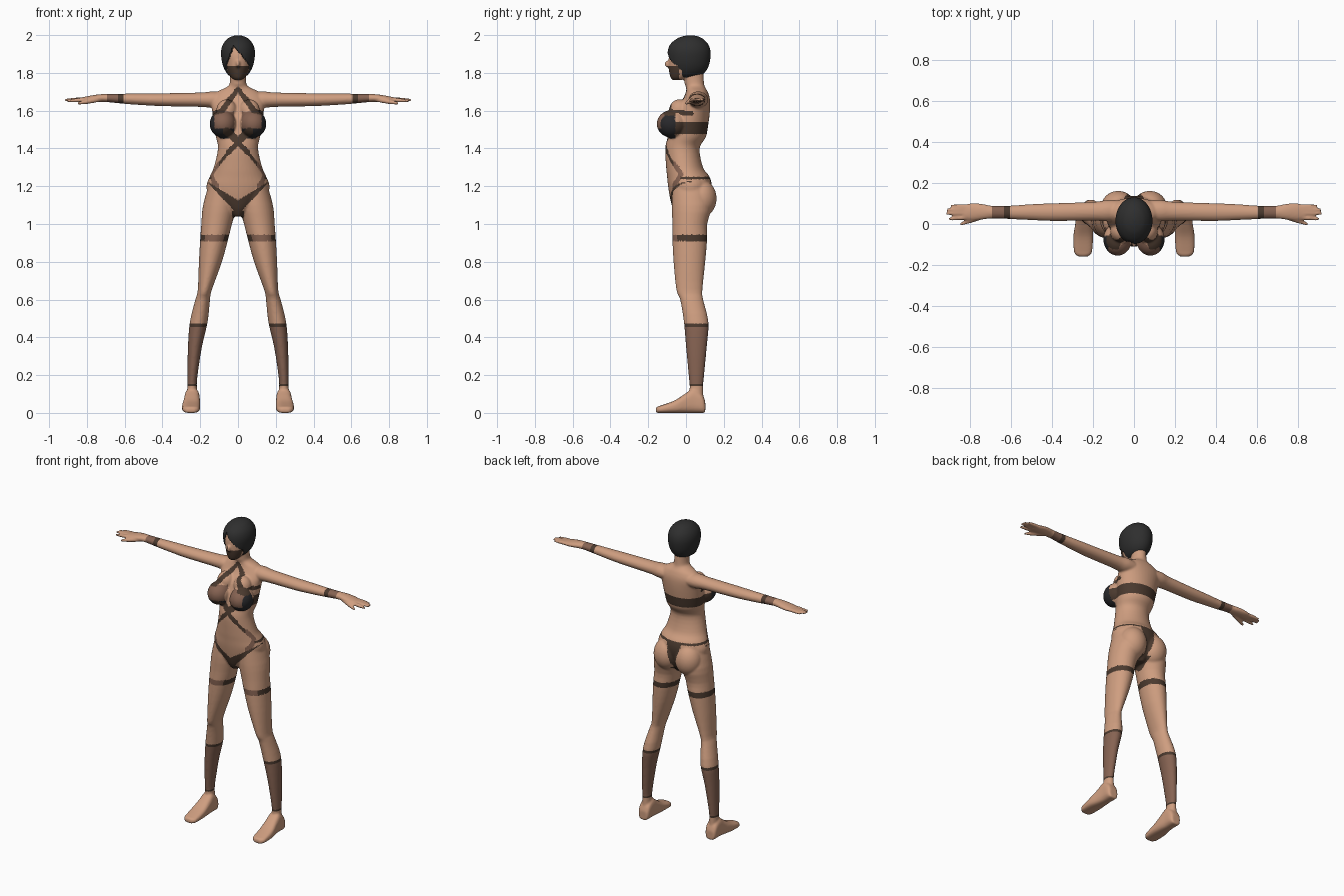
import bpy, bmesh, math
from mathutils import Vector

if "Cube" in bpy.data.objects:
    bpy.data.objects.remove(bpy.data.objects["Cube"])

def material(name, rgb):
    m = bpy.data.materials.new(name)
    m.diffuse_color = (*rgb, 1)
    m.use_nodes = True
    m.node_tree.nodes["Principled BSDF"].inputs["Base Color"].default_value = m.diffuse_color
    return m

MATS = [material("skin", (0.62, 0.34, 0.215)), material("dark brown strap", (0.07, 0.042, 0.028)),
        material("sheer brown", (0.24, 0.125, 0.085)), material("black cup", (0.022, 0.022, 0.025)),
        material("charcoal hair", (0.028, 0.028, 0.028))]
SKIN, STRAP, SHEER, BLACK, HAIR = range(5)

def smooth_rows(rows, steps):
    """Catmull-Rom interpolation between cross-section rows."""
    out = []
    for i in range(len(rows) - 1):
        a, b, c, d = (rows[min(max(i + k, 0), len(rows) - 1)] for k in (-1, 0, 1, 2))
        for s in range(steps):
            t = s / steps
            out.append([0.5 * (2*q + (r - p)*t + (2*p - 5*q + 4*r - u)*t*t + (3*q - p - 3*r + u)*t**3)
                        for p, q, r, u in zip(a, b, c, d)])
    return out + [list(rows[-1])]

def loft(bm, rows, axis, side=1, n=32, steps=4, power=1.0):
    """Rows are (position, centre u, centre v, radius u, radius v) along an axis."""
    rings = []
    for p, cu, cv, ru, rv in smooth_rows(rows, steps):
        ring = []
        for k in range(n):
            a = 2 * math.pi * k / n
            c, s = math.cos(a), math.sin(a)
            u = cu + ru * math.copysign(abs(c) ** power, c)
            v = cv + rv * math.copysign(abs(s) ** power, s)
            x, y, z = {"x": (p, u, v), "y": (u, p, v), "z": (u, v, p)}[axis]
            ring.append(bm.verts.new((x * side, y, z)))
        rings.append(ring)
    faces = [bm.faces.new(rings[0]), bm.faces.new(rings[-1])]
    for r0, r1 in zip(rings, rings[1:]):
        for k in range(n):
            j = (k + 1) % n
            faces.append(bm.faces.new((r0[k], r0[j], r1[j], r1[k])))
    bmesh.ops.recalc_face_normals(bm, faces=faces)

def front_back(rows):
    """(z, half width, front y, back y) to loft rows."""
    return [(z, 0, (f + b) / 2, w, (b - f) / 2) for z, w, f, b in rows]

def blob(bm, centre, radii):
    res = bmesh.ops.create_uvsphere(bm, u_segments=32, v_segments=20, radius=1)
    for v in res["verts"]:
        v.co = Vector([c + r * q for c, r, q in zip(centre, radii, v.co)])

def make_object(name, bm):
    me = bpy.data.meshes.new(name)
    bm.to_mesh(me)
    bm.free()
    for m in MATS:
        me.materials.append(m)
    ob = bpy.data.objects.new(name, me)
    bpy.context.collection.objects.link(ob)
    return ob

def bake(ob):
    """Apply all modifiers."""
    dg = bpy.context.evaluated_depsgraph_get()
    me = bpy.data.meshes.new_from_object(ob.evaluated_get(dg))
    ob.modifiers.clear()
    ob.data = me
    me.materials.clear()
    for m in MATS:
        me.materials.append(m)

bm = bmesh.new()
# torso and neck
loft(bm, front_back([
    (1.04, .03, -.05, .08), (1.08, .08, -.07, .11), (1.14, .15, -.085, .13), (1.2, .167, -.095, .137),
    (1.25, .15, -.1, .125), (1.3, .128, -.105, .09), (1.4, .106, -.11, .072), (1.46, .117, -.097, .105),
    (1.52, .127, -.085, .117), (1.6, .137, -.06, .127), (1.66, .145, -.018, .127), (1.70, .11, 0, .115),
    (1.725, .06, 0, .1), (1.75, .043, -.008, .095), (1.84, .042, -.01, .09)]), "z", n=40)
# head and nose
loft(bm, front_back([
    (1.762, .018, -.07, -.025), (1.775, .036, -.082, .01), (1.81, .056, -.09, .07), (1.85, .068, -.092, .1),
    (1.9, .074, -.088, .11), (1.95, .06, -.065, .09), (1.975, .03, -.02, .06)]), "z", n=40)
blob(bm, (0, -.092, 1.847), (.011, .021, .02))

for s in (1, -1):
    # bust and buttocks
    blob(bm, (s * .08, -.075, 1.53), (.07, .08, .073))
    blob(bm, (s * .06, -.035, 1.6), (.055, .055, .06))
    blob(bm, (s * .077, .08, 1.135), (.085, .082, .1))
    # legs
    loft(bm, [(1.24, .085, .02, .06, .09), (1.1, .097, .03, .088, .105), (1.0, .113, .02, .081, .092),
              (.92, .126, .02, .074, .092), (.8, .146, .018, .061, .084), (.65, .176, .018, .037, .069),
              (.6, .187, .03, .039, .061), (.48, .208, .054, .047, .065), (.35, .228, .055, .037, .055),
              (.2, .241, .055, .027, .041), (.14, .243, .055, .025, .036), (.06, .243, .055, .03, .038)],
         "z", s, n=32, steps=3)
    # feet
    loft(bm, [(y, cx, zt / 2, w, zt / 2) for y, cx, w, zt in (
        (.102, .243, .028, .06), (.085, .243, .038, .1), (.04, .243, .04, .13), (0, .244, .043, .105),
        (-.06, .248, .048, .066), (-.13, .249, .045, .04), (-.15, .249, .036, .034), (-.16, .249, .02, .026))],
         "y", s, power=.7)
    # arms and palms
    loft(bm, [(.06, .065, 1.655, .05, .04), (.13, .065, 1.658, .052, .044), (.2, .062, 1.658, .046, .038),
              (.4, .058, 1.658, .043, .034), (.5, .058, 1.66, .039, .031), (.6, .057, 1.663, .033, .027),
              (.69, .058, 1.667, .031, .022), (.74, .06, 1.666, .038, .02), (.79, .06, 1.661, .042, .017),
              (.835, .058, 1.657, .036, .012)], "x", s)
    # fingers and thumb
    for x0, y0, z0, x1, y1, z1, r in (
            (.8, .034, 1.658, .905, .024, 1.652, .011), (.8, .052, 1.66, .918, .052, 1.656, .011),
            (.8, .07, 1.66, .915, .07, 1.657, .011), (.8, .084, 1.66, .895, .088, 1.656, .011),
            (.73, .04, 1.66, .85, -.001, 1.638, .013)):
        loft(bm, [(x0, y0, z0, r, r), ((x0 + x1) / 2, (y0 + y1) / 2, (z0 + z1) / 2, r, r),
                  (x1, y1, z1, r * .6, r * .6)], "x", s, n=12)

# blend the parts into one skin
body = make_object("body", bm)
rm = body.modifiers.new("blend", "REMESH")
rm.mode = "VOXEL"
rm.voxel_size = .0058
sm = body.modifiers.new("soften", "SMOOTH")
sm.factor, sm.iterations = .5, 5
bake(body)

# straps as (x0, z0, x1, z1, half width), mirrored in x
STRAPS = [(.0, 1.715, .03, 1.675, .012), (.03, 1.675, .085, 1.6, .015), (.085, 1.6, .135, 1.585, .012),
          (.06, 1.49, 0, 1.44, .02), (0, 1.43, .05, 1.38, .014), (.05, 1.38, .115, 1.3, .008)]
CHEVRON = [(-.065, 1.32, -.025, 1.265, .012), (-.025, 1.265, -.065, 1.2, .012)]

def on_line(u, v, line):
    a, d = Vector(line[:2]), Vector(line[2:4]) - Vector(line[:2])
    p = Vector((u, v))
    t = min(max((p - a).dot(d) / d.dot(d), 0), 1)
    return (p - a - d * t).length < line[4]

def body_colour(c, normal):
    x, y, z = abs(c.x), c.y, c.z
    if x > .5:                                            # wrist bands
        return STRAP if .605 < x < .635 else SHEER if .635 <= x < .695 else SKIN
    if z < .8:                                            # stockings
        if .455 < z < .472 or .14 < z < .155:
            return STRAP
        return SHEER if .155 <= z <= .455 else SKIN
    if .91 < z < .945:                                    # garters
        return SHEER if normal.y < -.65 else STRAP
    if 1.0 < z < 1.28:                                    # briefs
        if y < .03 and 1.05 + x * 1.05 < z < 1.125 + x * .62:
            return STRAP
        if y > .03 and z < 1.245 and x < .012 + max(0, z - 1.08) * .25:
            return STRAP
        if y > -.03 and 1.236 < z < 1.25:
            return STRAP
        if x < .03 and z < 1.07:
            return STRAP
    if x > .1 and 1.18 < z < 1.34 and any(on_line(y, z, l) for l in CHEVRON):
        return SHEER
    if x < .17 and 1.29 < z < 1.73 and y < .04 and normal.y < .2:
        if z > 1.7 and x > .03:
            return SKIN
        if any(on_line(x, z, l) for l in STRAPS):
            return STRAP
        if y < -.055 and 1.45 < z < 1.595 and x > .02:    # cups
            if z < 1.505 or x > .125:
                return BLACK
            return SHEER
    if x < .17 and 1.475 < z < 1.54 and y > -.075:        # back band
        return STRAP
    if 1.765 < z < 1.838 and y < -.035:                   # face veil
        return STRAP
    return SKIN

for p in body.data.polygons:
    p.material_index = body_colour(p.center, p.normal)

# bobbed hair with a swept face opening
bm = bmesh.new()
loft(bm, front_back([
    (1.775, .03, -.055, .045), (1.79, .052, -.07, .085), (1.82, .072, -.083, .112), (1.86, .085, -.094, .126),
    (1.91, .09, -.097, .13), (1.95, .08, -.084, .118), (1.98, .056, -.05, .09), (1.994, .03, -.015, .06),
    (1.999, .006, .015, .03)]), "z", n=96, steps=6)

def in_opening(c):
    t = min(max((c.z - 1.84) / .105, 0), 1)
    return c.y < -.02 and c.z < 1.945 and abs(c.x + .025 * t) < .064 * (1 - t)

bmesh.ops.delete(bm, geom=[f for f in bm.faces if in_opening(f.calc_center_median())], context="FACES")
hair = make_object("hair", bm)
so = hair.modifiers.new("thickness", "SOLIDIFY")
so.thickness, so.offset = .008, -1
bake(hair)
for p in hair.data.polygons:
    p.material_index = HAIR

for ob in (body, hair):
    bpy.ops.object.select_all(action="DESELECT")
    ob.select_set(True)
    bpy.context.view_layer.objects.active = ob
    bpy.ops.object.shade_smooth_by_angle(angle=math.radians(50))
